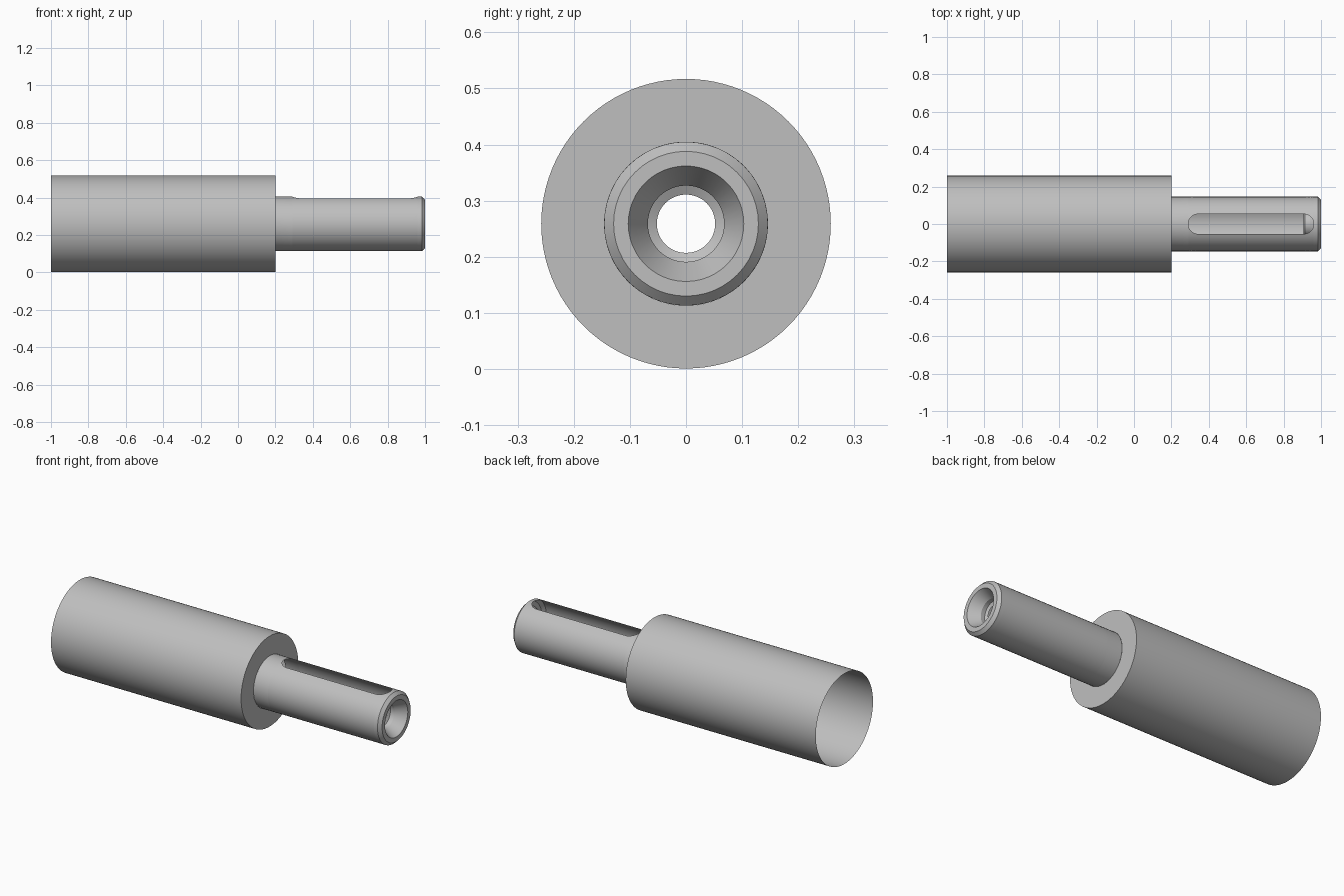
import bpy, bmesh, math

if "Cube" in bpy.data.objects:
    bpy.data.objects.remove(bpy.data.objects["Cube"])

AXIS_Z = 0.259
SHAFT_R = 0.146
SLOT_R = 0.053
SLOT_START, SLOT_END = 0.343, 0.908   # centres of the rounded slot ends

steel = bpy.data.materials.new("steel grey")
steel.use_nodes = True
steel.diffuse_color = (0.52, 0.52, 0.52, 1)
steel.node_tree.nodes["Principled BSDF"].inputs["Base Color"].default_value = steel.diffuse_color


def loft(name, stations, segments):
    """Open shell along x; each station is (x, radius, half width of the gap at the top)."""
    bm = bmesh.new()
    rows = []
    for x, r, gap in stations:
        start = math.asin(gap / r)
        sweep = 2 * math.pi - 2 * start
        angles = [start + sweep * i / segments for i in range(segments + 1)]
        rows.append([bm.verts.new((x, r * math.sin(a), AXIS_Z + r * math.cos(a))) for a in angles])
    for a, b in zip(rows, rows[1:]):
        for i in range(segments):
            bm.faces.new((a[i], b[i], b[i + 1], a[i + 1]))
    bmesh.ops.remove_doubles(bm, verts=bm.verts, dist=0.0001)
    bmesh.ops.reverse_faces(bm, faces=bm.faces)
    mesh = bpy.data.meshes.new(name)
    bm.to_mesh(mesh)
    bm.free()
    mesh.materials.append(steel)
    obj = bpy.data.objects.new(name, mesh)
    bpy.context.collection.objects.link(obj)
    bpy.ops.object.select_all(action='DESELECT')
    obj.select_set(True)
    bpy.context.view_layer.objects.active = obj
    bpy.ops.object.shade_smooth_by_angle(angle=math.radians(25))
    return obj


# Wide hollow sleeve, open at the far end, with the shoulder face
loft("sleeve", [(-1, 0.258, 0), (0.2, 0.258, 0), (0.2, SHAFT_R, 0)], 96)

# Narrow hollow shaft with a round-ended key slot along its top
STEPS = 10
arc = [math.pi / 2 * i / STEPS for i in range(STEPS + 1)]
shaft = [(0.2, SHAFT_R, 0)]
shaft += [(SLOT_START - SLOT_R * math.cos(t), SHAFT_R, SLOT_R * math.sin(t)) for t in arc]
shaft += [(SLOT_END + SLOT_R * math.cos(t), SHAFT_R, SLOT_R * math.sin(t)) for t in reversed(arc)]
shaft += [(0.983, SHAFT_R, 0)]
loft("slotted_shaft", shaft, 48)

# Chamfered tip, end face and stepped centre hole
tip = [(0.983, SHAFT_R), (1, 0.129), (1, 0.103), (0.94, 0.068), (0.915, 0.068), (0.907, 0.052)]
loft("shaft_tip", [(x, r, 0) for x, r in tip], 48)
